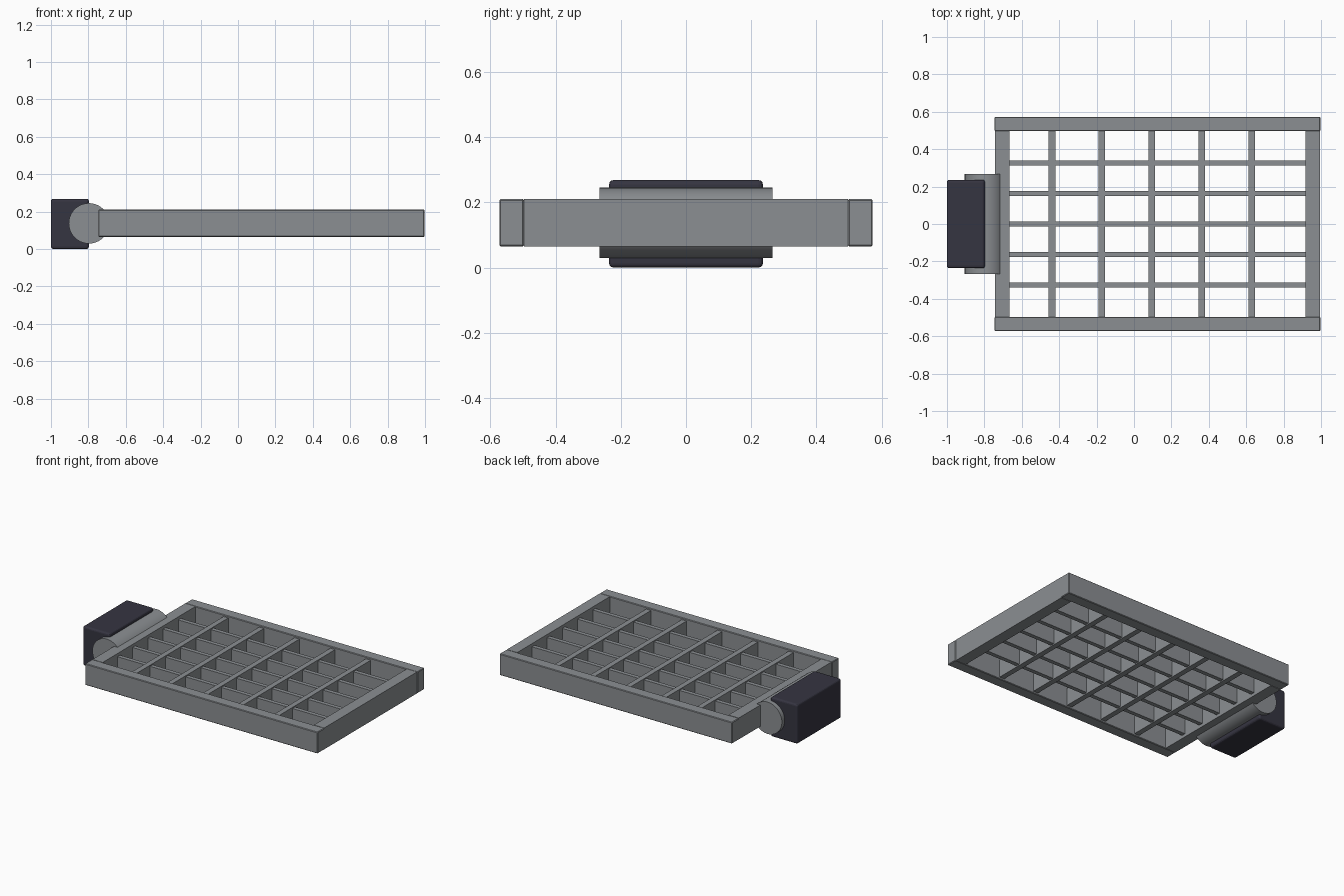
import bpy
import math

cube = bpy.data.objects.get("Cube")
if cube:
    bpy.data.objects.remove(cube, do_unlink=True)


def material(name, color):
    mat = bpy.data.materials.new(name)
    mat.use_nodes = True
    mat.diffuse_color = color
    mat.node_tree.nodes["Principled BSDF"].inputs["Base Color"].default_value = color
    return mat


steel = material("steel grey", (0.26, 0.275, 0.29, 1))
dark = material("dark slate", (0.036, 0.035, 0.053, 1))


def finish(name, mat, bevel=0, segments=1):
    obj = bpy.context.object
    obj.name = name
    obj.data.materials.append(mat)
    if bevel:
        mod = obj.modifiers.new("soft edges", "BEVEL")
        mod.width = bevel
        mod.segments = segments
    return obj


def box(name, mat, x, y, z, bevel=0, segments=1):
    """Box from (low, high) extents on each axis."""
    spans = (x, y, z)
    bpy.ops.mesh.primitive_cube_add(size=1, location=[(a + b) / 2 for a, b in spans])
    bpy.context.object.scale = [b - a for a, b in spans]
    bpy.ops.object.transform_apply(location=False, rotation=False, scale=True)
    return finish(name, mat, bevel, segments)


LEFT, RIGHT, RAIL = -0.746, 0.997, 0.08
OUT_Y, IN_Y = 0.573, 0.497
FRAME_Z = (0.065, 0.21)

# Frame: long side rails with end rails butted between them
for side, label in ((-1, "front"), (1, "back")):
    y = sorted((side * IN_Y, side * OUT_Y))
    box(label + "_rail", steel, (LEFT, RIGHT), y, FRAME_Z, 0.004)
box("hinge_end_rail", steel, (LEFT + 0.003, LEFT + RAIL), (-IN_Y, IN_Y), FRAME_Z)
box("free_end_rail", steel, (RIGHT - RAIL, RIGHT - 0.003), (-IN_Y, IN_Y), FRAME_Z)

# Grate bars crossing in both directions
for i in range(-2, 3):
    x, y = 0.095 + 0.267 * i, 0.163 * i
    box(f"cross_bar_{i + 3}", steel, (x - 0.018, x + 0.018),
        (-IN_Y - 0.01, IN_Y + 0.01), (0.078, 0.197))
    box(f"long_bar_{i + 3}", steel, (LEFT + RAIL - 0.01, RIGHT - RAIL + 0.01),
        (y - 0.014, y + 0.014), (0.086, 0.189))

# Hinge barrel
bpy.ops.mesh.primitive_cylinder_add(vertices=40, radius=0.108, depth=0.532,
                                    location=(-0.797, 0, 0.137),
                                    rotation=(math.pi / 2, 0, 0))
finish("hinge_barrel", steel)
bpy.ops.object.shade_smooth_by_angle(angle=math.radians(30))

# Mounting block behind the hinge
box("mount_block", dark, (-1, -0.797), (-0.236, 0.236), (0, 0.268), 0.013, 3)
